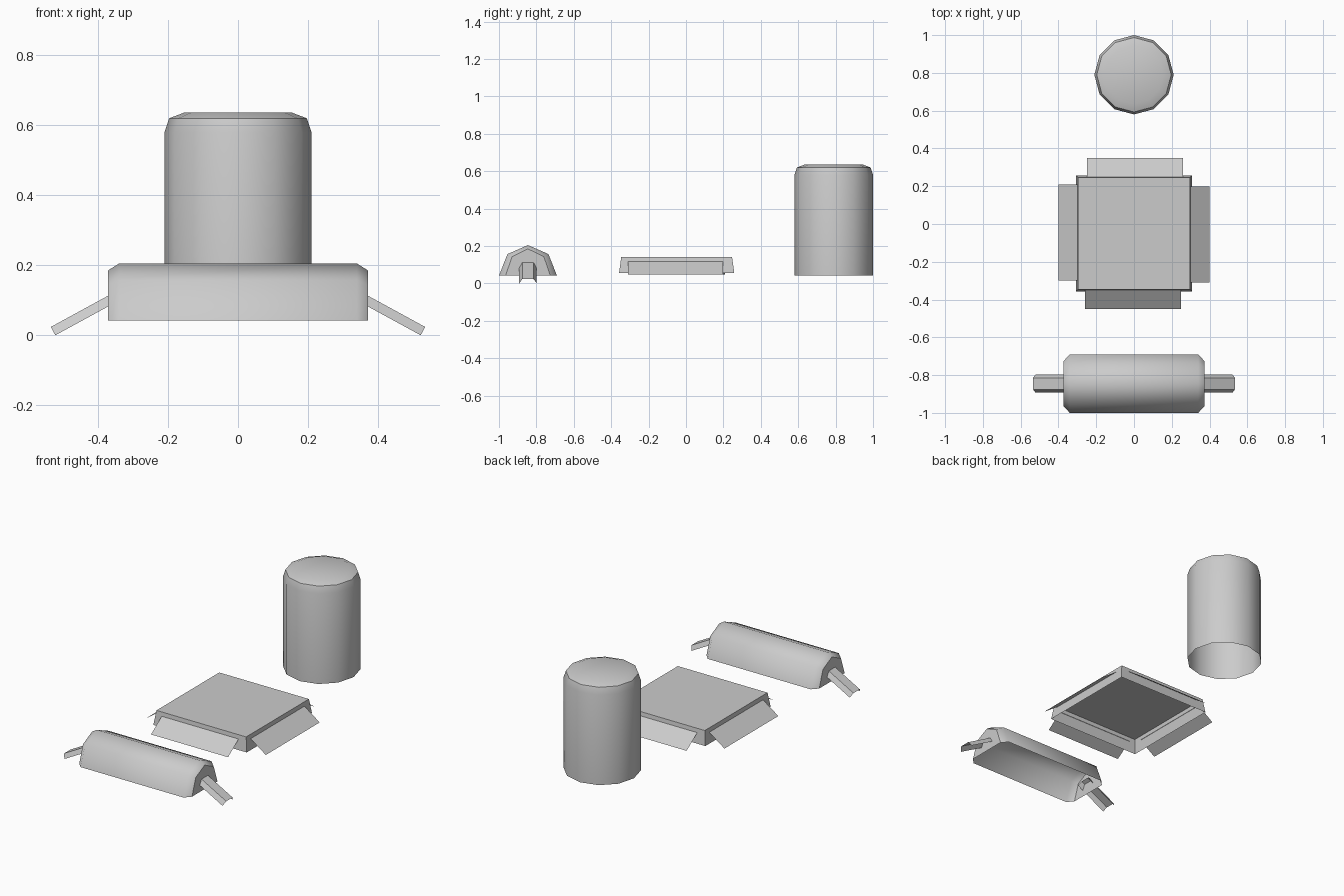
import bpy
from math import sin, cos, pi, atan2
from mathutils import Vector, Matrix

if "Cube" in bpy.data.objects:
    bpy.data.objects.remove(bpy.data.objects["Cube"])


def make(name, verts, faces, smooth=False):
    me = bpy.data.meshes.new(name)
    me.from_pydata([tuple(v) for v in verts], [], faces)
    ob = bpy.data.objects.new(name, me)
    bpy.context.collection.objects.link(ob)
    if smooth:
        bpy.ops.object.select_all(action='DESELECT')
        ob.select_set(True)
        bpy.context.view_layer.objects.active = ob
        bpy.ops.object.shade_smooth_by_angle(angle=pi * 0.28)
    return ob


def skin(rings, closed):
    """Quads joining consecutive rings of equal length."""
    n = len(rings[0])
    verts = [v for r in rings for v in r]
    faces = []
    for i in range(len(rings) - 1):
        for j in range(n if closed else n - 1):
            k = (j + 1) % n
            faces.append((i * n + j, i * n + k, (i + 1) * n + k, (i + 1) * n + j))
    return verts, faces


# Upright can: 12 sides, rounded top, open underneath
N = 12
rings = [[(r * cos(2 * pi * j / N), 0.79 + r * sin(2 * pi * j / N), z) for j in range(N)]
         for r, z in [(0.21, 0.042), (0.21, 0.58), (0.197, 0.62), (0.155, 0.636)]]
verts, faces = skin(rings, True)
faces.append(tuple(range(3 * N, 4 * N)))
make("upright_can", verts, faces, True)

# Flat chip body: tapered box, open underneath
CY = -0.05
corners = [(-1, -1), (1, -1), (1, 1), (-1, 1)]
rings = [[(x * h, CY + y * h, z) for x, y in corners] for h, z in [(0.308, 0.057), (0.296, 0.142)]]
verts, faces = skin(rings, True)
faces.append((4, 5, 6, 7))
make("chip_body", verts, faces)

# Four sloping chip flaps, thin sheets
for i, side in enumerate(["right", "back", "left", "front"]):
    rot = Matrix.Translation((0, CY, 0)) @ Matrix.Rotation(i * pi / 2, 4, 'Z')
    pts = [(0.298, -0.259, 0.119), (0.40, -0.259, 0.048), (0.40, 0.249, 0.048), (0.298, 0.249, 0.119)]
    make("chip_flap_" + side, [rot @ Vector(p) for p in pts], [(0, 1, 2, 3)])

# Lying half-round body: chamfered ends, open underneath
RY, Z0, S = -0.845, 0.042, 4
rings = [[(x, RY + w * cos(pi * j / S), Z0 + h * sin(pi * j / S)) for j in range(S + 1)]
         for x, w, h in [(-0.372, 0.12, 0.143), (-0.34, 0.155, 0.163),
                         (0.34, 0.155, 0.163), (0.372, 0.12, 0.143)]]
# end chamfers keep the full length along the bottom edge
verts, faces = skin(rings, False)
faces = [f[::-1] for f in faces]
faces += [tuple(range(S + 1))[::-1], tuple(range(3 * (S + 1), 4 * (S + 1)))]
make("half_round_body", verts, faces, True)

# Two sloping half-round leads
a = atan2(0.09, 0.165)
along, up = Vector((cos(a), 0, -sin(a))), Vector((sin(a), 0, cos(a)))
tip = Vector((0.522, RY, 0.0))
section = [(-0.047, 0), (-0.03, 0.027), (0.03, 0.027), (0.047, 0)]
for s, side in [(1, "right"), (-1, "left")]:
    rings = []
    for t in (-0.21, 0):
        ring = [tip + along * t + up * h + Vector((0, y, 0)) for y, h in section]
        rings.append([(s * v.x, v.y, v.z) for v in ring])
    verts, faces = skin(rings, False)
    if s > 0:
        faces = [f[::-1] for f in faces]
    make("lead_" + side, verts, faces, True)
